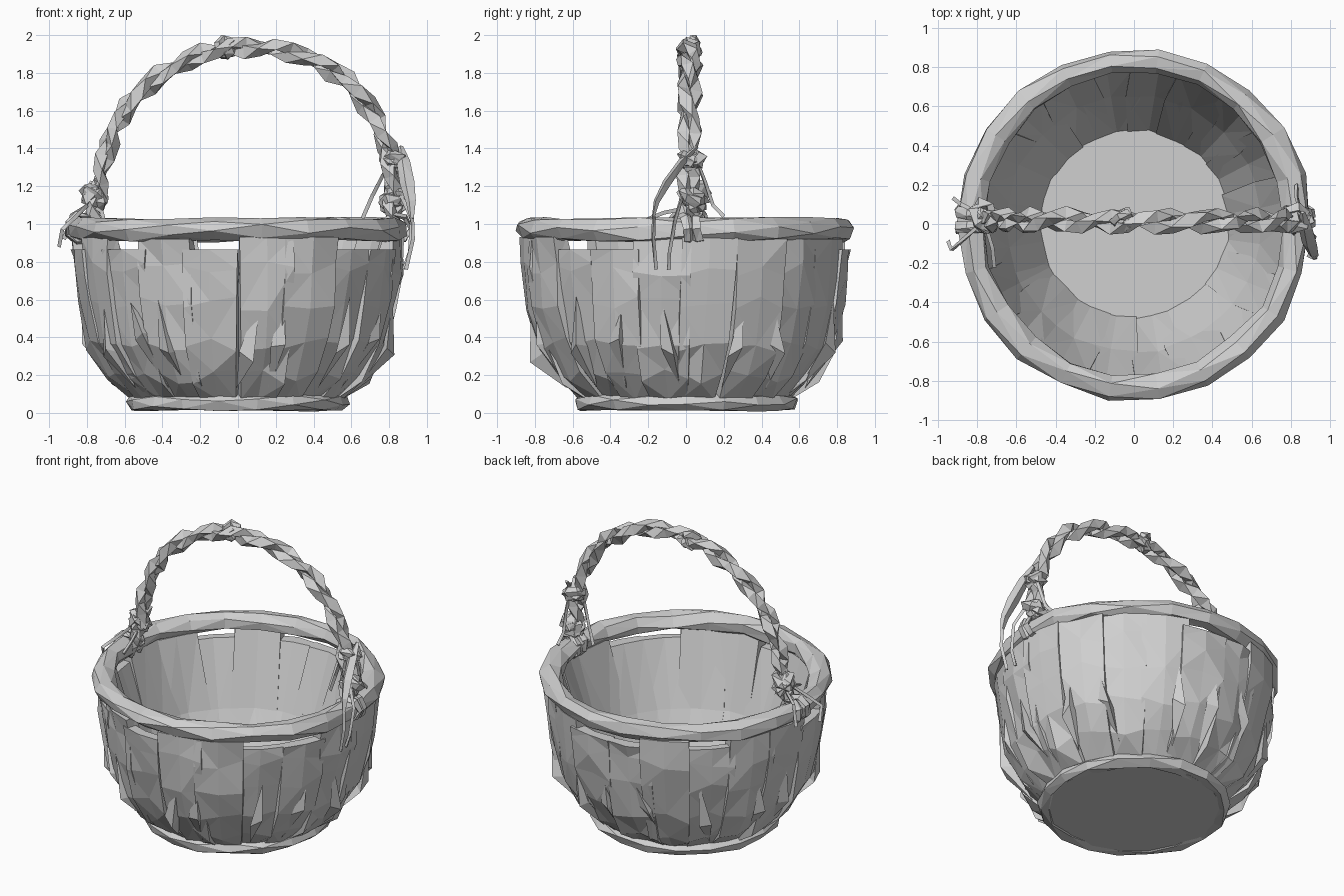
import bpy, bmesh, math, random
from mathutils import Vector, Matrix, Euler

random.seed(7)
cube = bpy.data.objects.get("Cube")
if cube:
    bpy.data.objects.remove(cube, do_unlink=True)

# Single plain grey
grey = bpy.data.materials.new("plain_grey")
grey.use_nodes = True
GREY = (0.63, 0.63, 0.63, 1)
grey.diffuse_color = GREY
grey.node_tree.nodes["Principled BSDF"].inputs["Base Color"].default_value = GREY


def rnd(a):
    return random.uniform(-a, a)


def polar(r, a, z):
    return Vector((r * math.cos(a), r * math.sin(a), z))


def finish(name, bm):
    """Turn a bmesh into a flat, triangulated object."""
    bmesh.ops.recalc_face_normals(bm, faces=bm.faces)
    bmesh.ops.triangulate(bm, faces=bm.faces)
    mesh = bpy.data.meshes.new(name)
    bm.to_mesh(mesh)
    bm.free()
    mesh.materials.append(grey)
    obj = bpy.data.objects.new(name, mesh)
    bpy.context.collection.objects.link(obj)
    return obj


def bridge(bm, a, b):
    n = len(a)
    for i in range(n):
        j = (i + 1) % n
        bm.faces.new((a[i], a[j], b[j], b[i]))


def ring(name, major, width, height, z, segs, sides, jitter, turn=0.5):
    """Rough hoop whose section turns along its length like twisted bark."""
    bm = bmesh.new()
    loops = []
    for s in range(segs):
        a = math.tau * s / segs
        phase = turn * rnd(1)
        loop = []
        for k in range(sides):
            t = math.tau * k / sides + phase
            r = major + width * math.cos(t) + rnd(jitter)
            loop.append(bm.verts.new(polar(r, a, z + height * math.sin(t) + rnd(jitter) * 0.5)))
        loops.append(loop)
    for s in range(segs):
        bridge(bm, loops[s], loops[(s + 1) % segs])
    return finish(name, bm)


def tube(name, path, radii, sides=3, twist=0.0, flat=1.0, jitter=0.0):
    """Faceted strand along a path with one radius per point."""
    bm = bmesh.new()
    pts = [Vector(p) for p in path]
    loops = []
    for i, p in enumerate(pts):
        d = (pts[min(i + 1, len(pts) - 1)] - pts[max(i - 1, 0)]).normalized()
        u = d.cross(Vector((0, 1, 0))).normalized()
        v = d.cross(u)
        loop = []
        for k in range(sides):
            t = math.tau * k / sides + twist * i
            r = radii[i] + rnd(jitter)
            loop.append(bm.verts.new(p + u * r * math.cos(t) + v * r * flat * math.sin(t)))
        loops.append(loop)
    for a, b in zip(loops, loops[1:]):
        bridge(bm, a, b)
    bm.faces.new(loops[0])
    bm.faces.new(loops[-1])
    return finish(name, bm)


def sample(path, n):
    """Spread n points along a polyline by index."""
    out = []
    for i in range(n):
        f = i / (n - 1) * (len(path) - 1)
        k = min(int(f), len(path) - 2)
        out.append(Vector(path[k]).lerp(Vector(path[k + 1]), f - k))
    return out


# Wall slats: bulging outside, straighter inside
OUTER = [(0.55, 0.07), (0.69, 0.19), (0.785, 0.36), (0.835, 0.58), (0.862, 0.76)]
SLATS = 20


def slat(name, angle, half, top):
    bm = bmesh.new()
    lean = rnd(0.05)
    shift = rnd(0.012)
    prof = OUTER + [(0.87, top), (0.8, top), (0.655, 0.45), (0.47, 0.07)]
    cols = []
    for c in (-1, 0, 1):
        col = []
        for i, (r, z) in enumerate(prof):
            inner = i > len(OUTER)
            bump = rnd(0.01) if inner else shift + rnd(0.014)
            dz = rnd(0.04) if 0 < i < len(OUTER) else 0
            # lower inside parts overlap their neighbours
            spread = half * (1.25 if inner and z < top else 1)
            col.append(bm.verts.new(polar(r + bump, angle + c * spread + lean * (1 - z), z + dz)))
        cols.append(col)
    for a, b in zip(cols, cols[1:]):
        bridge(bm, a, b)
    bm.faces.new(cols[0])
    bm.faces.new(cols[-1])
    finish(name, bm)


for i in range(SLATS):
    slat(f"wall_slat_{i + 1}", math.tau * (i + 0.5) / SLATS + rnd(0.02),
         math.pi / SLATS * random.uniform(1.06, 1.18), random.choice((0.865, 0.92, 0.93)))

# Slim splinters lying over the outside of the wall
for i in range(16):
    a = math.tau * i / 16 + rnd(0.15)
    lean = rnd(0.1)
    mid = random.uniform(0.3, 0.42)
    bm = bmesh.new()
    low = bm.verts.new(polar(0.63, a - lean, 0.13))
    high = bm.verts.new(polar(0.83, a + lean, random.uniform(0.55, 0.7)))
    sides = [bm.verts.new(polar(r, a + da, mid + rnd(0.04)))
             for r, da in ((0.80, -0.06), (0.83, 0.03), (0.74, 0.05))]
    for k in range(3):
        for end in (low, high):
            bm.faces.new((sides[k], sides[(k + 1) % 3], end))
    finish(f"wall_splinter_{i + 1}", bm)

# Hoops and floor
ring("rim", 0.835, 0.068, 0.064, 0.97, 22, 6, 0.014, 0.6)
ring("base_hoop", 0.545, 0.055, 0.045, 0.055, 18, 5, 0.01)
bm = bmesh.new()
bmesh.ops.create_cone(bm, cap_ends=True, segments=18, radius1=0.54, radius2=0.52, depth=0.07,
                      matrix=Matrix.Translation((0, 0, 0.055)))
finish("floor", bm)

# Handle: two coarse strands twisted round an uneven arch
ARCH = [(-0.80, 0.97), (-0.75, 1.13), (-0.72, 1.3), (-0.66, 1.5), (-0.56, 1.66), (-0.4, 1.8),
        (-0.2, 1.9), (0, 1.935), (0.2, 1.93), (0.42, 1.87), (0.6, 1.745), (0.74, 1.55),
        (0.81, 1.35), (0.82, 1.15), (0.82, 0.97)]
centre = sample([(x, 0.015, z) for x, z in ARCH], 38)
for s, name in enumerate(("handle_strand_a", "handle_strand_b")):
    path = []
    for i, p in enumerate(centre):
        t = i * 1.0 + s * math.pi
        out = Vector((p.x, 0, p.z - 1.1)).normalized()
        path.append(p + out * math.cos(t) * 0.026 + Vector((0, 1, 0)) * math.sin(t) * 0.034)
    tube(name, path, [0.038] * len(path), 3, 0.8, 1.0, 0.008)


# Knots: a few tilted rough loops around a lumpy core
def knot(name, loc, size, loops):
    for i in range(loops):
        o = ring(f"{name}_loop_{i + 1}", size * 0.64, size * 0.36, size * 0.36, 0, 6, 4, size * 0.1)
        o.location = Vector(loc) + Vector((rnd(0.015), rnd(0.015), rnd(0.02)))
        o.rotation_euler = Euler((rnd(0.8), rnd(0.8) + i * 1.2, rnd(3)))
    bm = bmesh.new()
    bmesh.ops.create_icosphere(bm, subdivisions=1, radius=size * 0.75)
    for v in bm.verts:
        v.co *= random.uniform(0.8, 1.15)
    finish(f"{name}_core", bm).location = loc


knot("top_knot", (-0.055, 0.01, 1.925), 0.07, 2)
knot("right_knot", (-0.765, 0.03, 1.16), 0.095, 3)
knot("left_upper_knot", (0.82, 0.02, 1.33), 0.085, 2)
knot("left_lower_knot", (0.83, 0.04, 1.13), 0.085, 3)

# Bindings that hold the handle feet to the rim
for side, name, rows in ((-1, "right", (-0.02, 0.06)), (1, "left", (0.0, 0.065))):
    for k, y in enumerate(rows):
        o = ring(f"{name}_binding_{k + 1}", 0.078, 0.014, 0.03, 0, 7, 4, 0.006)
        o.location = (side * 0.835, y, 0.975)
        o.rotation_euler = (math.pi / 2 + rnd(0.2), 0, rnd(0.2))

# Loose strand ends
ENDS = {
    "left_end_back": [(0.84, 0.05, 1.35), (0.84, 0.1, 1.22), (0.83, 0.14, 1.1), (0.83, 0.2, 1.04)],
    "left_end_inner": [(0.77, 0.0, 1.27), (0.71, 0.04, 1.15), (0.66, 0.06, 1.03)],
    "left_end_low": [(0.86, -0.02, 1.15), (0.92, -0.06, 1.02), (0.91, -0.09, 0.85), (0.88, -0.09, 0.76)],
    "left_end_tail": [(0.92, -0.17, 1.04), (0.925, -0.175, 0.92), (0.89, -0.16, 0.76)],
    "right_end_front": [(-0.8, -0.02, 1.1), (-0.87, -0.08, 1.03), (-0.93, -0.13, 0.97), (-0.945, -0.09, 0.88)],
    "right_end_inner": [(-0.75, -0.02, 1.08), (-0.72, -0.12, 1.06), (-0.71, -0.22, 1.02)],
    "right_end_back": [(-0.8, 0.06, 1.1), (-0.88, 0.1, 1.05), (-0.92, 0.13, 0.92)],
}
for name, path in ENDS.items():
    tube(name, path, [0.012] * len(path), 3, 0.3)

# Broad curl of bark sweeping forward from the left side of the handle
tube("left_bark_curl", [(0.86, 0.06, 1.41), (0.875, -0.02, 1.33), (0.895, -0.1, 1.22),
                        (0.915, -0.155, 1.12), (0.92, -0.175, 1.03)],
     [0.014, 0.036, 0.04, 0.028, 0.012], 4, 0.1, 0.6)
